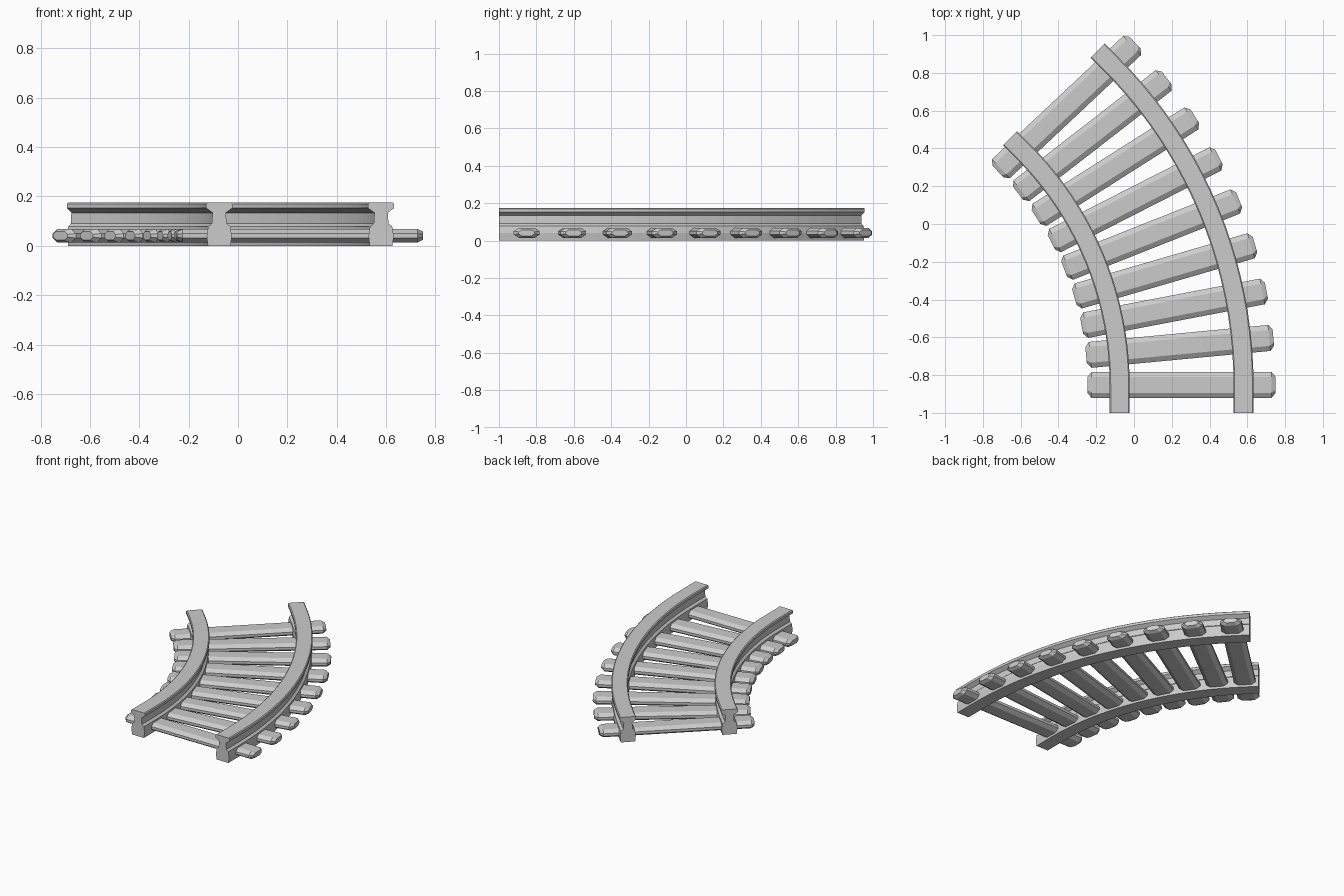
import bpy, bmesh
from math import sin, cos, radians, pi

if "Cube" in bpy.data.objects:
    bpy.data.objects.remove(bpy.data.objects["Cube"])

R = 2.08            # centreline radius
CX = 0.252 - R      # centre of the bend
CY = -0.852
BEND = radians(45)
GAUGE = 0.328       # half distance between rails


def loft(name, rings):
    """Skin a list of equal-sized closed rings and cap both ends."""
    bm = bmesh.new()
    vs = [[bm.verts.new(p) for p in ring] for ring in rings]
    n = len(rings[0])
    for a, b in zip(vs, vs[1:]):
        for i in range(n):
            j = (i + 1) % n
            bm.faces.new((a[i], a[j], b[j], b[i]))
    bm.faces.new(vs[0])
    bm.faces.new(vs[-1])
    bmesh.ops.recalc_face_normals(bm, faces=bm.faces)
    me = bpy.data.meshes.new(name)
    bm.to_mesh(me)
    bm.free()
    ob = bpy.data.objects.new(name, me)
    bpy.context.collection.objects.link(ob)
    return ob


def on_track(offset, ang, along=0.0):
    """Point at a sideways offset from the centreline, pushed along the tangent."""
    r = R + offset
    return (CX + r * cos(ang) - along * sin(ang),
            CY + r * sin(ang) + along * cos(ang))


# rails: I-shaped profile swept through straight lead-in, bend and lead-out
half = [(0.046, 0), (0.051, 0.04), (0.045, 0.078), (0.030, 0.09),
        (0.027, 0.134), (0.053, 0.153), (0.053, 0.170), (0.047, 0.175)]
profile = half + [(-x, z) for x, z in reversed(half)]
SEG = 20
stations = [(0, -0.148)] + [(BEND * i / SEG, 0) for i in range(SEG + 1)] + [(BEND, 0.095)]
for name, side in (("inner_rail", -GAUGE), ("outer_rail", GAUGE)):
    loft(name, [[(*on_track(side + x, a, d), z) for x, z in profile]
                for a, d in stations])

# sleepers: flattened octagonal beams with chamfered ends
section = [(0.042, 0.027), (0.069, 0.009), (0.069, -0.009), (0.042, -0.027)]
section += [(-y, z) for y, z in reversed(section)]
for k in range(9):
    rings = [[(x, y * s, z * s) for y, z in section]
             for x, s in ((-0.498, 0.62), (-0.476, 1), (0.476, 1), (0.498, 0.62))]
    sleeper = loft(f"sleeper_{k + 1}", rings)
    sleeper.location = (*on_track(0, BEND * k / 8), 0.041)
    sleeper.rotation_euler.z = radians(5.4 * k)
